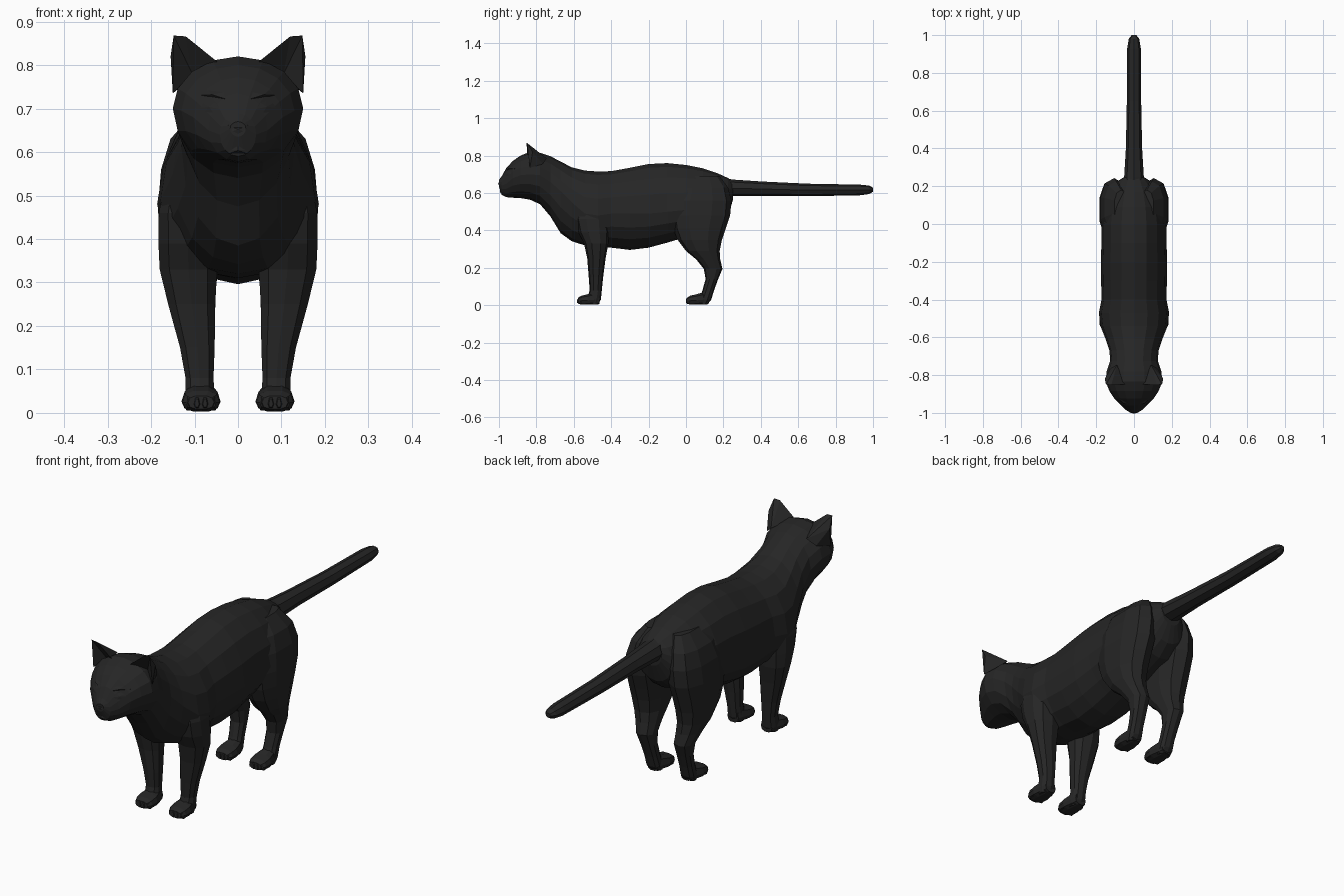
import bpy, bmesh, math
from mathutils import Vector
from mathutils.bvhtree import BVHTree

fur = bpy.data.materials.new("black fur")
fur.diffuse_color = (0.019, 0.019, 0.019, 1)


def finish(name, bm):
    bmesh.ops.recalc_face_normals(bm, faces=bm.faces)
    me = bpy.data.meshes.new(name)
    bm.to_mesh(me)
    me.materials.append(fur)
    ob = bpy.data.objects.new(name, me)
    bpy.context.collection.objects.link(ob)
    return ob


def loft(name, rings, side=1):
    """Skin a list of equal-length closed rings and cap both ends."""
    bm = bmesh.new()
    vs = [[bm.verts.new((side * p[0], p[1], p[2])) for p in r] for r in rings]
    n = len(vs[0])
    for a, b in zip(vs, vs[1:]):
        for i in range(n):
            j = (i + 1) % n
            bm.faces.new((a[i], a[j], b[j], b[i]))
    bm.faces.new(vs[0])
    bm.faces.new(vs[-1])
    return finish(name, bm)


def power(v, e):
    return math.copysign(abs(v) ** e, v)


def upright_ring(y, hw, zb, zm, zt, xc=0, n=16, e=1.0):
    """Cross-section facing along y: widest at zm, from zb up to zt."""
    pts = []
    for i in range(n):
        a = 2 * math.pi * i / n
        c, s = power(math.cos(a), e), power(math.sin(a), e)
        pts.append((xc + hw * c, y, zm + s * ((zt - zm) if s > 0 else (zm - zb))))
    return pts


def level_ring(z, x0, x1, y0, y1, n=10, tilt=0):
    """Cross-section of a leg between x0..x1 and y0..y1."""
    pts = []
    for i in range(n):
        a = 2 * math.pi * (i + 0.5) / n
        c, s = power(math.cos(a), 0.85), power(math.sin(a), 0.85)
        pts.append(((x0 + x1) / 2 + (x1 - x0) / 2 * c,
                    (y0 + y1) / 2 + (y1 - y0) / 2 * s, z + tilt * s))
    return pts


# Head, neck and torso as one skin: y, half width, bottom, widest height, top
body = loft("body", [upright_ring(*r) for r in [
    (-1.00, .018, .635, .655, .670), (-.985, .042, .590, .640, .690),
    (-.960, .068, .578, .650, .735), (-.925, .103, .575, .680, .772),
    (-.885, .130, .573, .695, .800), (-.835, .150, .565, .700, .820),
    (-.780, .145, .540, .695, .815), (-.725, .126, .475, .660, .797),
    (-.670, .130, .385, .610, .768), (-.610, .150, .342, .550, .737),
    (-.540, .178, .320, .490, .720), (-.470, .186, .310, .480, .715),
    (-.400, .172, .308, .490, .717), (-.300, .174, .296, .490, .735),
    (-.200, .176, .308, .490, .755), (-.100, .172, .335, .500, .760),
    (.000, .172, .365, .510, .750), (.090, .160, .400, .530, .732),
    (.170, .130, .430, .550, .705), (.225, .090, .480, .575, .680),
    (.250, .050, .560, .610, .662)]])

# Tail
loft("tail", [upright_ring(*r, n=8) for r in [
    (.15, .040, .580, .630, .690), (.25, .052, .583, .625, .672),
    (.40, .043, .585, .622, .662), (.65, .038, .583, .615, .650),
    (.93, .036, .588, .617, .645), (.98, .028, .595, .617, .640),
    (1.0, .012, .607, .617, .628)]])

# Legs: height, inner x, outer x, front y, back y
front_leg = [(.56, .06, .165, -.57, -.43), (.46, .05, .185, -.59, -.41),
             (.39, .045, .186, -.575, -.41), (.33, .045, .183, -.545, -.415),
             (.25, .05, .163, -.528, -.43), (.15, .052, .135, -.520, -.443),
             (.08, .055, .122, -.515, -.450), (.03, .052, .122, -.53, -.455),
             (.005, .058, .116, -.52, -.47)]
hind_leg = [(.69, .03, .105, .00, .18), (.63, .03, .158, -.05, .225),
            (.56, .03, .180, -.078, .243), (.48, .03, .187, -.082, .236),
            (.41, .035, .186, -.070, .212), (.35, .04, .182, -.045, .192),
            (.29, .048, .170, .000, .180), (.245, .05, .155, .055, .183),
            (.195, .053, .138, .095, .195), (.14, .055, .128, .105, .172),
            (.08, .055, .122, .088, .150), (.03, .052, .122, .07, .135),
            (.005, .058, .116, .075, .115)]


def paw(name, y, side):
    # y is the front of the toes
    loft(name, [upright_ring(*r, xc=.085, n=10, e=.8) for r in [
        (y + .004, .030, .008, .024, .040), (y + .022, .043, .003, .024, .052),
        (y + .055, .045, .002, .026, .060), (y + .095, .036, .002, .030, .072),
        (y + .120, .028, .005, .030, .060)]], side)
    # Toes
    for k in range(4):
        x = .057 + k * .0187
        inset = .007 if k in (0, 3) else 0
        loft(name + "_toe", [upright_ring(y + d + inset, w, .020 - w * 1.5, .02,
                                          .024 + w * 1.9, xc=x, n=6)
                             for d, w in ((0, .005), (.012, .011), (.04, .009))], side)


def plate(name, outline, tree, lift, side=1):
    """Thin patch laid on the face, outline given as x, z."""
    cx = sum(p[0] for p in outline) / len(outline)
    cz = sum(p[1] for p in outline) / len(outline)

    def hit(x, z):
        return tree.ray_cast(Vector((x, -2, z)), Vector((0, 1, 0)))[0].y

    bm = bmesh.new()
    mid = bm.verts.new((side * cx, hit(cx, cz) - lift, cz))
    rim = [bm.verts.new((side * x, hit(x, z) - .001, z)) for x, z in outline]
    for i in range(len(rim)):
        bm.faces.new((mid, rim[i], rim[(i + 1) % len(rim)]))
    ob = finish(name, bm)
    if ob.data.polygons[0].normal.y > 0:
        ob.data.flip_normals()


def ear(name, side):
    # Hollow ear: outer shell with a sunken front
    co = [(.150, -.835, .735), (.048, -.850, .808), (.090, -.745, .785),
          (.148, -.850, .868), (.120, -.852, .866), (.155, -.820, .820),
          (.105, -.805, .780), (.125, -.765, .755)]
    bm = bmesh.new()
    v = [bm.verts.new((side * x, y, z)) for x, y, z in co]
    for f in ((0, 6, 3), (6, 4, 3), (6, 1, 4), (1, 2, 4), (2, 3, 4), (2, 5, 3),
              (2, 7, 5), (7, 0, 5), (0, 3, 5), (0, 7, 6), (7, 2, 6), (2, 1, 6)):
        bm.faces.new([v[i] for i in f])
    finish(name, bm)


tree = BVHTree.FromObject(body, bpy.context.evaluated_depsgraph_get())
eye = [(.042, .699), (.052, .714), (.066, .718), (.080, .712), (.088, .702),
       (.076, .692), (.058, .691)]
brow = [(.028, .722), (.034, .738), (.070, .742), (.096, .730), (.070, .728)]

for side, label in ((-1, "right"), (1, "left")):
    loft(label + "_front_leg", [level_ring(*r) for r in front_leg], side)
    loft(label + "_hind_leg", [level_ring(*r) for r in hind_leg], side)
    paw(label + "_front_paw", -.582, side)
    paw(label + "_hind_paw", .0, side)
    ear(label + "_ear", side)
    plate(label + "_eye", eye, tree, .006, side)
    plate(label + "_brow", brow, tree, .008, side)

# Nose and lower lip
plate("nose", [(-.024, .662), (.024, .662), (.012, .648), (0, .642), (-.012, .648)],
      tree, .004)
plate("lip", [(-.036, .606), (0, .613), (.036, .606), (.02, .597), (-.02, .597)],
      tree, .006)
